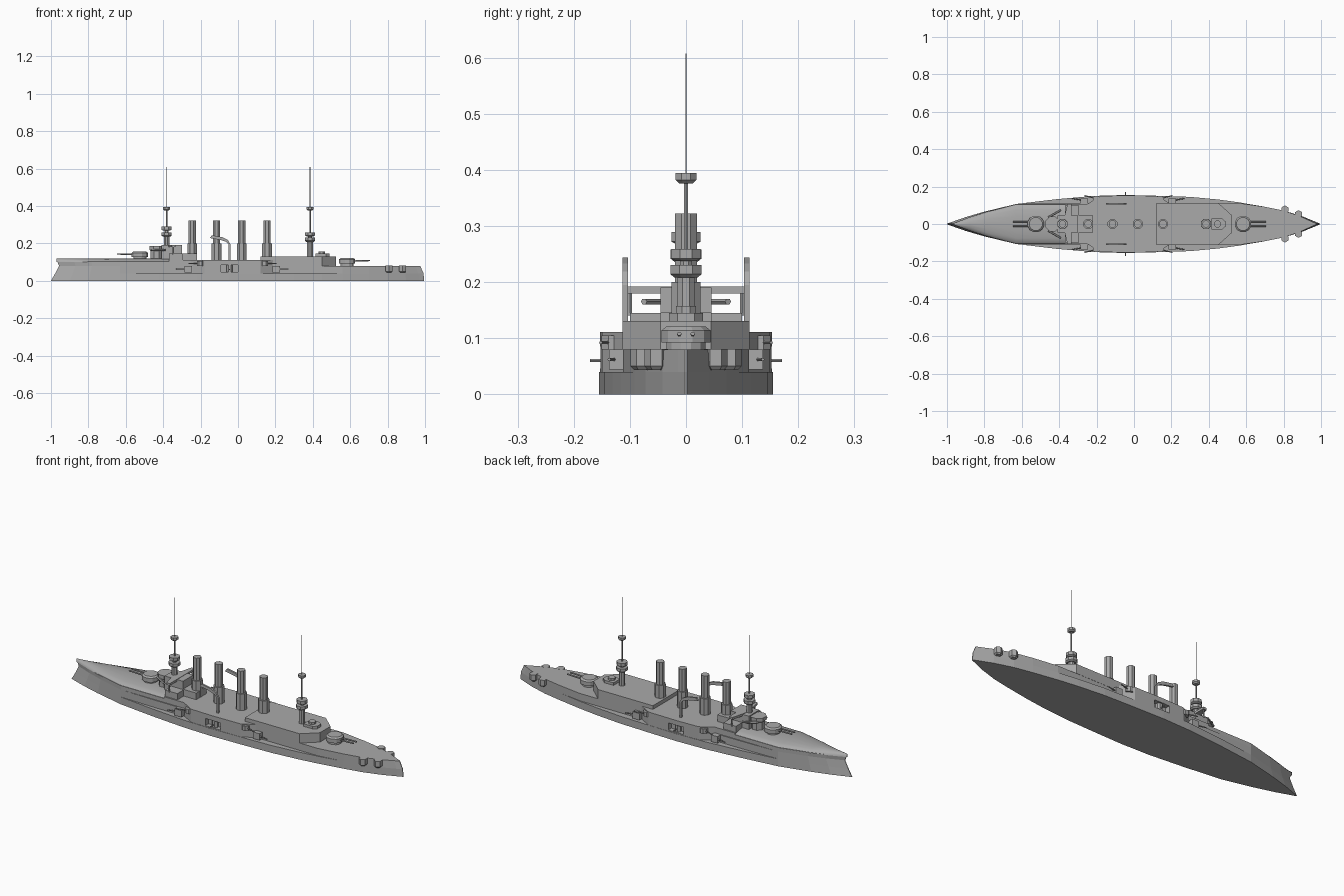
import bpy, bmesh, math
from mathutils import Vector

cube = bpy.data.objects.get("Cube")
if cube:
    bpy.data.objects.remove(cube)

grey = bpy.data.materials.new("warship_grey")
grey.use_nodes = True
colour = (0.4, 0.4, 0.4, 1)
grey.diffuse_color = colour
grey.node_tree.nodes["Principled BSDF"].inputs["Base Color"].default_value = colour


def finish(name, bm):
    bmesh.ops.remove_doubles(bm, verts=bm.verts, dist=1e-5)
    bmesh.ops.recalc_face_normals(bm, faces=bm.faces)
    mesh = bpy.data.meshes.new(name)
    bm.to_mesh(mesh)
    bm.free()
    mesh.materials.append(grey)
    obj = bpy.data.objects.new(name, mesh)
    bpy.context.collection.objects.link(obj)
    return obj


def loft(name, rings):
    """Skin a stack of closed rings and cap both ends."""
    bm = bmesh.new()
    rows = [[bm.verts.new(p) for p in ring] for ring in rings]
    n = len(rows[0])
    for a, b in zip(rows, rows[1:]):
        for i in range(n):
            j = (i + 1) % n
            bm.faces.new((a[i], a[j], b[j], b[i]))
    bm.faces.new(rows[0][::-1])
    bm.faces.new(rows[-1])
    return finish(name, bm)


def ring(half, z):
    return [(x, y, z) for x, y in half] + [(x, -y, z) for x, y in reversed(half)]


def prism(name, half, z0, z1):
    return loft(name, [ring(half, z0), ring(half, z1)])


def box(name, x, y, z):
    pts = [(x[0], y[0]), (x[1], y[0]), (x[1], y[1]), (x[0], y[1])]
    return loft(name, [[(a, b, h) for a, b in pts] for h in z])


def drum(name, x, y, profile, sides=8):
    """Turned part from (radius, height) pairs."""
    return loft(name, [[(x + r * math.cos((i + .5) * math.tau / sides),
                         y + r * math.sin((i + .5) * math.tau / sides), z)
                        for i in range(sides)] for r, z in profile])


def rod(name, a, b, r, sides=6):
    a, b = Vector(a), Vector(b)
    q = (b - a).to_track_quat('Z', 'Y')
    return loft(name, [[p + q @ Vector((r * math.cos(i * math.tau / sides),
                                        r * math.sin(i * math.tau / sides), 0))
                        for i in range(sides)] for p in (a, b)])


# Waterline plan: station and half width
plan = [(-1, 0.002), (-.9, .037), (-.8, .066), (-.63, .107), (-.42, .132), (-.22, .15),
        (-.05, .155), (.12, .151), (.3, .145), (.45, .131), (.56, .116), (.7, .092),
        (.8, .072), (.9, .042), (.97, .014), (1, 0.002)]


def outline(bow, stern, limit=1, start=-1, end=1):
    half = []
    for x, y in plan:
        if start <= x <= end:
            if x < -.63:
                x = -.63 + (x + .63) * (bow + .63) / -.37
            if x > .8:
                x = .8 + (x - .8) * (stern - .8) / .2
            half.append((x, min(y, limit)))
    return half


# Hull: wide belt below, narrower sides above
loft("lower_hull", [ring(outline(-1, .995), 0), ring(outline(-.977, .992), .04)])
loft("upper_hull", [ring(outline(-.977, .992, .112), .04),
                    ring(outline(-.957, .974, .112), .08)])

# Raised forward hull with a rounded foredeck
loft("midship_hull", [ring(outline(-.957, 1, .107, end=.12), .08),
                      ring(outline(-.966, 1, .107, end=.12), .102)])
bm = bmesh.new()
stations = [(x, y) for x, y in outline(-.97, 1, .107, end=-.4)] + [(-.37, .107)]
arches = []
for x, y in stations:
    arches.append([bm.verts.new((x, y * math.cos(a), .1 + .019 * math.sin(a)))
                   for a in [i * math.pi / 8 for i in range(9)]])
for a, b in zip(arches, arches[1:]):
    for i in range(8):
        bm.faces.new((a[i], a[i + 1], b[i + 1], b[i]))
bm.faces.new(arches[-1])
bm.faces.new(arches[0])
foredeck = finish("foredeck", bm)
for p in foredeck.data.polygons:
    p.use_smooth = len(p.vertices) == 4
prism("midship_deck", [(-.37, .107), (.12, .107)], .1, .111)
prism("after_deckhouse", [(.12, .113), (.45, .113), (.525, .045)], .08, .131)

# Midship gun battery with open ports
battery = prism("midship_battery", [(-.25, .107), (-.18, .149), (-.05, .153),
                                    (.12, .15), (.19, .112)], .04, .111)
for s in (-1, 1):
    cutter = box("port_cutter", (-.09, 0), sorted((s * .125, s * .2)), (.046, .085))
    cutter.hide_render = True
    cutter.hide_viewport = True
    cutter.display_type = 'WIRE'
    cut = battery.modifiers.new("port", 'BOOLEAN')
    cut.object = cutter
    cut.solver = 'EXACT'

# Broadside guns and hull sponsons
for s, side in ((1, "left"), (-1, "right")):
    drum(side + "_battery_mount", -.045, s * .13, [(.018, .046), (.018, .085)])
    rod(side + "_battery_gun", (-.045, s * .13, .06), (-.045, s * .171, .06), .003)
    for x, d, end in ((-.2, -1, "front"), (.14, 1, "rear")):
        drum(f"{side}_{end}_corner_mount", x, s * .13, [(.022, .08), (.022, .105)])
        rod(f"{side}_{end}_corner_gun", (x, s * .135, .092),
            (x + d * .065, s * .152, .092), .003)
        box(f"{side}_{end}_lower_casemate", (x + d * .045, x + d * .085),
            sorted((s * .1, s * .137)), (.044, .08))
        rod(f"{side}_{end}_lower_gun", (x + d * .065, s * .125, .062),
            (x + d * .13, s * .137, .062), .003)
    for x, y in ((.807, .078), (.88, .053)):
        drum(side + "_stern_sponson", x, s * y, [(.014, .043), (.021, .05), (.021, .081)], 6)


# Main turrets with twin guns
def turret(name, x, z, d):
    drum(name + "_barbette", x, 0, [(.036, z - .03), (.036, z + .01)], 12)
    drum(name + "_turret", x, 0, [(.045, z + .008), (.045, z + .03), (.036, z + .037)], 12)
    for y in (-.012, .012):
        rod(name + "_gun", (x + d * .035, y, z + .022), (x + d * .122, y, z + .024), .004)


turret("front", -.525, .119, -1)
turret("rear", .583, .084, 1)

# Funnels
for x in (-.245, -.115, .02, .155):
    drum("funnel", x, 0, [(.028, .1), (.028, .2), (.021, .2), (.021, .322)])

# Bridge
drum("conning_tower", -.435, 0, [(.035, .11), (.035, .16), (.042, .165), (.042, .185)])
prism("bridge_house", [(-.41, .045), (-.3, .045)], .11, .19)
prism("bridge_wings", [(-.375, .03), (-.355, .108), (-.335, .108), (-.335, .03)], .18, .192)
prism("signal_house", [(-.37, .1), (-.295, .1)], .105, .145)
prism("bridge_rear_deck", [(-.3, .045), (-.22, .045)], .105, .147)
for s in (-1, 1):
    rod("wing_strut", (-.345, s * .1, .185), (-.345, s * .1, .14), .004)
    rod("foredeck_rail", (-.46, s * .035, .165), (-.39, s * .075, .165), .006)

# After control position
prism("after_house", [(.415, .03), (.47, .03), (.488, .015)], .125, .145)
drum("after_conning_tower", .447, 0, [(.019, .14), (.019, .157)])


# Masts with fighting tops
def mast(name, x, base, low, high):
    drum(name + "_column", x, 0, [(.016, base), (.016, low)])
    drum(name + "_lower_top", x, 0, [(.022, low - .006), (.03, low), (.03, low + .016)])
    drum(name + "_neck", x, 0, [(.012, low), (.012, high)])
    drum(name + "_upper_top", x, 0, [(.02, high - .004), (.028, high), (.028, high + .017)])
    drum(name + "_lookout", x, 0, [(.013, .376), (.02, .382), (.02, .394)])
    rod(name + "_lower_pole", (x, 0, high), (x, 0, .38), .004)
    rod(name + "_pole", (x, 0, .38), (x, 0, .607), .0015)


mast("fore_mast", -.382, .18, .242, .272)
mast("after_mast", .385, .125, .214, .242)

# Boat cranes with curved jibs
for s, side in ((1, "left"), (-1, "right")):
    path = [(-.045, .1), (-.045, .195), (-.06, .214), (-.09, .226), (-.145, .236)]
    loft(side + "_boat_crane", [[(x + dx, s * .108 + dy, z + dx * k)
                                 for dx, dy in ((-.005, -.005), (.005, -.005),
                                                (.005, .005), (-.005, .005))]
                                for (x, z), k in zip(path, (0, 0, 1, 1.5, 1.5))])
